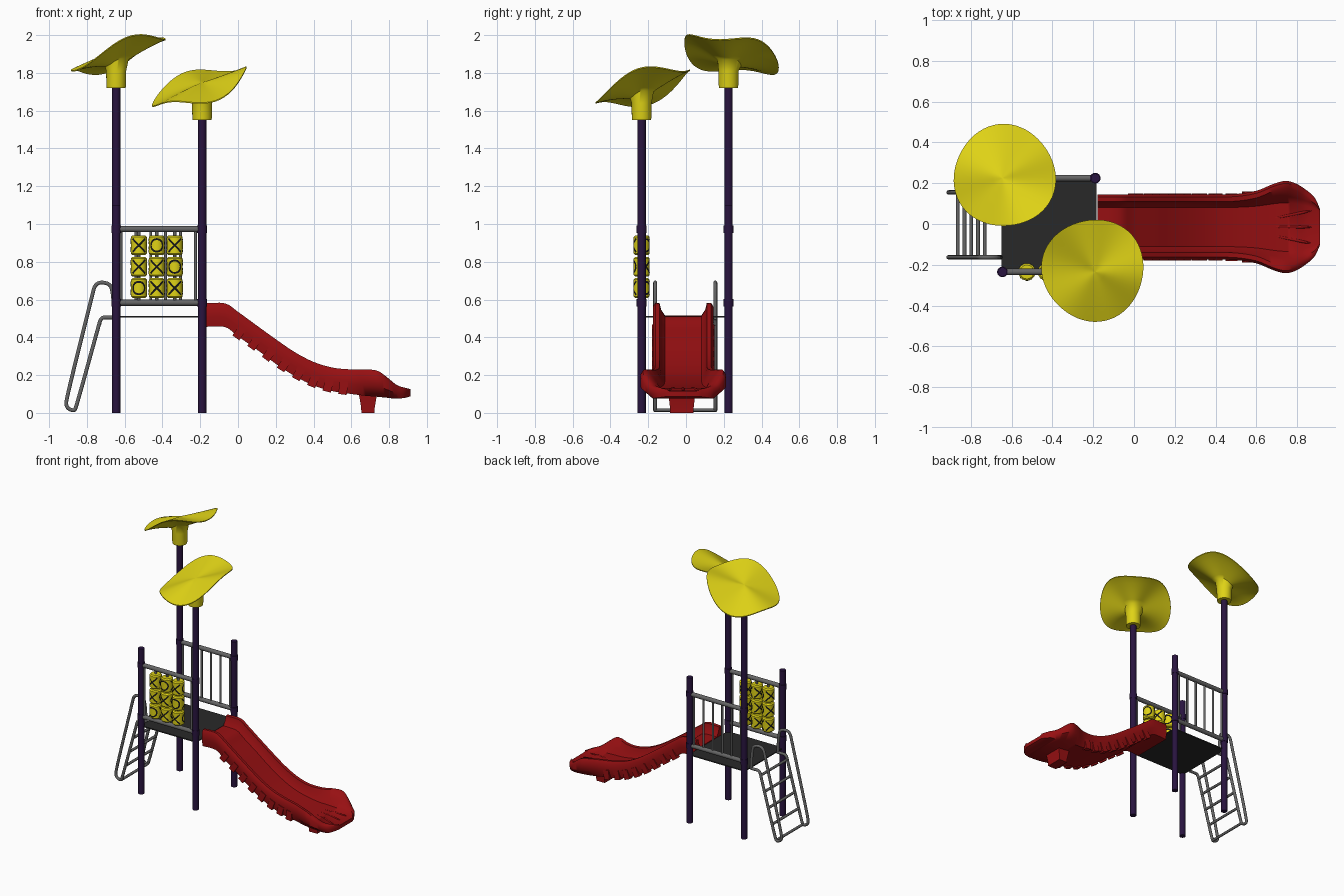
import bpy, bmesh, math
from mathutils import Vector

cube = bpy.data.objects.get("Cube")
if cube:
    bpy.data.objects.remove(cube, do_unlink=True)


def material(name, r, g, b):
    m = bpy.data.materials.new(name)
    m.use_nodes = True
    m.diffuse_color = (r, g, b, 1)
    node = next(n for n in m.node_tree.nodes if n.type == 'BSDF_PRINCIPLED')
    node.inputs["Base Color"].default_value = (r, g, b, 1)
    return m


YELLOW = material("yellow plastic", .74, .65, .008)
RED = material("red plastic", .31, .005, .006)
PURPLE = material("dark purple paint", .022, .007, .05)
GREY = material("grey steel", .13, .13, .13)
DECK = material("charcoal deck", .022, .022, .022)
BLACK = material("black marks", .008, .008, .008)


def finish(ob, name, mat, angle=40):
    ob.name = name
    ob.data.materials.append(mat)
    bpy.ops.object.select_all(action='DESELECT')
    ob.select_set(True)
    bpy.context.view_layer.objects.active = ob
    bpy.ops.object.shade_smooth_by_angle(angle=math.radians(angle))
    return ob


def mesh(name, verts, faces, mat, fix=True, angle=40):
    me = bpy.data.meshes.new(name)
    me.from_pydata(verts, [], faces)
    if fix:
        bm = bmesh.new()
        bm.from_mesh(me)
        bmesh.ops.recalc_face_normals(bm, faces=bm.faces)
        bm.to_mesh(me)
        bm.free()
    ob = bpy.data.objects.new(name, me)
    bpy.context.collection.objects.link(ob)
    return finish(ob, name, mat, angle)


def loft(name, rings, mat, angle=40):
    """Skin closed rings of equal length and cap both ends."""
    n = len(rings[0])
    faces = [(k * n + i, k * n + (i + 1) % n, (k + 1) * n + (i + 1) % n, (k + 1) * n + i)
             for k in range(len(rings) - 1) for i in range(n)]
    last = (len(rings) - 1) * n
    faces += [tuple(range(n))[::-1], tuple(range(last, last + n))]
    return mesh(name, [p for r in rings for p in r], faces, mat, angle=angle)


def rod(name, a, b, radius, mat, sides=16):
    a, b = Vector(a), Vector(b)
    bpy.ops.mesh.primitive_cylinder_add(vertices=sides, radius=radius,
                                        depth=(b - a).length, location=(a + b) / 2)
    ob = bpy.context.object
    ob.rotation_euler = (b - a).to_track_quat('Z', 'Y').to_euler()
    return finish(ob, name, mat)


def box(name, loc, size, mat, rot=(0, 0, 0)):
    bpy.ops.mesh.primitive_cube_add(size=1, location=loc, rotation=rot)
    ob = bpy.context.object
    ob.scale = size
    return finish(ob, name, mat)


# Posts with clamps at the rail heights
XL, XR, YF, YB = -.645, -.19, -.235, .225
RAILS = (.583, .973)
for name, x, y, h in (("front_right_post", XL, YF, 1.1), ("back_right_post", XL, YB, 1.75),
                      ("front_left_post", XR, YF, 1.58), ("back_left_post", XR, YB, 1.1)):
    rod(name, (x, y, 0), (x, y, h), .022, PURPLE, 24)
    for z in RAILS:
        rod(name + "_clamp", (x, y, z - .02), (x, y, z + .02), .026, PURPLE, 24)

# Deck
box("deck", ((XL + XR) / 2, (YF + YB) / 2, .508), (XR - XL + .01, YB - YF, .008), DECK)

# Guard rails on the front and back, with bars
for side, y in (("front", YF), ("back", YB)):
    for z in RAILS:
        rod(side + "_rail", (XL, y, z), (XR, y, z), .016, GREY)
    for i in range(6):
        if side == "back" or i in (0, 5):
            x = -.62 + .079 * i
            rod(side + "_bar", (x, y, RAILS[0]), (x, y, RAILS[1]), .008, GREY, 10)

# Game panel: turning drums with wrapped cross and ring marks
R = .042
mark_verts, mark_faces = [], []


def strip(path, centre, turn, half=.005):
    """Lay a flat stroke around a drum."""
    base = len(mark_verts)
    for i, p in enumerate(path):
        t = (path[min(i + 1, len(path) - 1)] - path[max(i - 1, 0)]).normalized()
        for s in (-1, 1):
            u, v = p.x - t.y * half * s, p.y + t.x * half * s
            a = u / R + turn
            mark_verts.append((centre.x + (R + .0015) * math.sin(a),
                               centre.y - (R + .0015) * math.cos(a), centre.z + v))
    for i in range(len(path) - 1):
        k = base + 2 * i
        mark_faces.append((k, k + 2, k + 3, k + 1))


def mark(kind, centre, turn):
    if kind == "X":
        for s in (-1, 1):
            strip([Vector((.036 * t / 5, .036 * s * t / 5)) for t in range(-5, 6)], centre, turn)
    else:
        ring = [math.tau * i / 24 for i in range(25)]
        strip([Vector((.033 * math.cos(a), .033 * math.sin(a))) for a in ring], centre, turn)


for col in range(3):
    x = -.525 + .095 * col
    rod("drum_axle", (x, YF, RAILS[0]), (x, YF, RAILS[1]), .009, GREY, 10)
    for row, line in enumerate(("XOX", "XXO", "OXX")):
        c = Vector((x, YF, .887 - .113 * row))
        profile = ((R - .008, -.052), (R, -.044), (R, .044), (R - .008, .052))
        loft("game_drum", [[(c.x + r * math.cos(math.tau * i / 28), c.y + r * math.sin(math.tau * i / 28),
                             c.z + z) for i in range(28)] for r, z in profile], YELLOW)
        other = "O" if line[col] == "X" else "X"
        for turn, kind in ((0, line[col]), (math.tau / 3, other), (-math.tau / 3, "X")):
            mark(kind, c, turn)
mesh("drum_marks", mark_verts, mark_faces, BLACK, fix=False)

# Ladder: looped side rails and rungs
loop = ((-.65, .505), (-.69, .505), (-.725, .505), (-.738, .46), (-.855, .035), (-.868, .008),
        (-.912, .03), (-.906, .085), (-.775, .61), (-.755, .69), (-.69, .69), (-.66, .655), (-.655, .505))
for side, y in (("front", -.163), ("back", .155)):
    cu = bpy.data.curves.new("ladder_rail", 'CURVE')
    cu.dimensions = '3D'
    cu.bevel_depth, cu.bevel_resolution = .0105, 3
    cu.use_fill_caps = True
    sp = cu.splines.new('NURBS')
    sp.points.add(len(loop) - 1)
    for p, (x, z) in zip(sp.points, loop):
        p.co = (x, y, z, 1)
    sp.order_u, sp.use_endpoint_u, sp.resolution_u = 3, True, 6
    ob = bpy.data.objects.new(side + "_ladder_rail", cu)
    bpy.context.collection.objects.link(ob)
    cu.materials.append(GREY)
for i in range(5):
    x, z = -.864 + .033 * i, .015 + .114 * i
    rod("ladder_rung", (x, -.163, z), (x, .155, z), .0095, GREY, 10)

# Slide: stations of x, half width, wall top, bed and underside heights
SY = -.015
stations = [Vector(s) for s in (
    (-.18, .16, .58, .51, .455), (-.07, .16, .58, .505, .455), (0, .16, .535, .455, .405),
    (.1, .16, .462, .385, .335), (.2, .16, .39, .31, .26), (.3, .16, .322, .245, .195),
    (.4, .16, .27, .195, .145), (.5, .162, .24, .165, .115), (.6, .178, .23, .145, .1),
    (.68, .21, .23, .135, .09), (.74, .226, .222, .13, .085), (.79, .215, .188, .125, .08),
    (.84, .185, .148, .115, .075), (.885, .145, .133, .113, .08), (.913, .085, .126, .112, .088))]


def station(u):
    """Smooth interpolation between stations."""
    i = min(int(u), len(stations) - 2)
    t = u - i
    p0, p1 = stations[max(i - 1, 0)], stations[i]
    p2, p3 = stations[i + 1], stations[min(i + 2, len(stations) - 1)]
    return (p1 * 2 + (p2 - p0) * t + (p0 * 2 - p1 * 5 + p2 * 4 - p3) * t ** 2
            + (p1 * 3 - p0 - p2 * 3 + p3) * t ** 3) / 2


def section(x, w, top, bed, low):
    bw = .35 * w + .05
    ub = min(.25 * w + .112, .95 * w)
    rim, drop = min(.035, .65 * (w - bw)), min(.02, .3 * (top - bed))
    half = [(ub, low), (w, low + .4 * (top - low)), (w, top - drop), (w - rim * .35, top),
            (w - rim, top - drop * .1), (bw + .2 * (w - bw), (bed + top) / 2), (bw - .01, bed + .004)]
    pts = half + [(-y, z) for y, z in reversed(half)]
    return [(x, SY + y, z) for y, z in pts]


steps = 4 * (len(stations) - 1)
loft("slide", [section(*station(i / 4)) for i in range(steps + 1)], RED, 50)

# Ribs along both flanks of the slide
for i in range(8):
    u = 2.1 + .78 * i
    a, b = station(u - .2), station(u + .2)
    x, w, top, bed, low = station(u)
    slope = math.atan2(a[4] - b[4], b[0] - a[0])
    for s in (-1, 1):
        box("slide_rib", (x, SY + s * (w - .012), low + .027), (.045, .034, .07), RED, (0, slope, 0))

# Exit ridges and foot of the slide
for s in (-1, 0, 1):
    bpy.ops.mesh.primitive_uv_sphere_add(segments=16, ring_count=8, location=(.77, SY + .06 * s, .125),
                                         rotation=(0, .09, .2 * s))
    bpy.context.object.scale = (.105, .008, .009)
    finish(bpy.context.object, "exit_ridge", RED)
loft("slide_foot", [[(.688 + sx * hx, -.022 + sy * hy, z) for sx, sy in ((-1, -1), (1, -1), (1, 1), (-1, 1))]
                    for hx, hy, z in ((.035, .062, 0), (.036, .063, .03), (.05, .072, .11))], RED)


# Wavy leaf canopies: collar, flared underside, thin rim, fanned top
def canopy(name, x, y, z0, turn, cx, cy):
    n, rings = 60, []
    angles = [math.tau * i / n for i in range(n)]

    def rim(a):
        return .108 * math.cos(a - turn) + .028 * math.cos(3 * (a - turn - math.radians(67))) - .02

    def leaf(t, drop):
        ring = []
        for a in angles:
            r = t * .25 * (1 + .025 * math.cos(3 * (a - turn)))
            ring.append((x + cx * t + r * math.cos(a), y + cy * t + r * math.sin(a),
                         z0 + .2 + rim(a) * t ** 1.1 - drop))
        return ring

    for r, z in ((.03, 0), (.05, 0), (.052, .015), (.053, .09)):
        rings.append([(x + r * math.cos(a), y + r * math.sin(a), z0 + z) for a in angles])
    for t in (.25, .35, .5, .65, .8, .92, 1):
        rings.append(leaf(t, .085 * (1 - t) ** 1.4 + .006))
    for t in (1, .9, .75, .6, .4, .2, .02):
        rings.append(leaf(t, 0))
    loft(name, rings, YELLOW, 50)


canopy("tall_canopy", XL, YB, 1.72, math.radians(-25), .01, .01)
canopy("low_canopy", XR, YF, 1.55, math.radians(45), -.01, .01)
